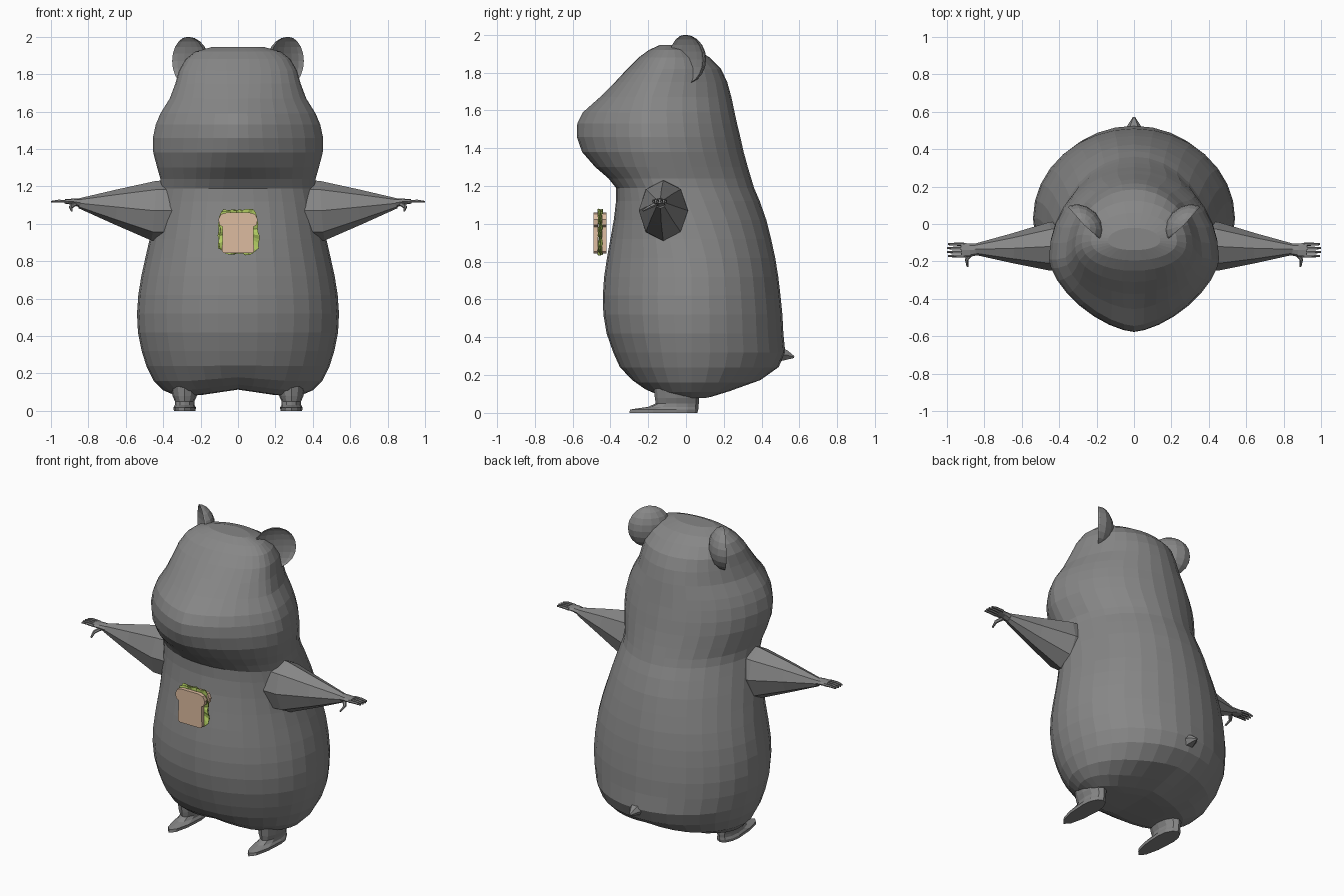
import bpy, bmesh, math, random
from mathutils import Vector, Matrix

random.seed(4)
cube = bpy.data.objects.get("Cube")
if cube:
    bpy.data.objects.remove(cube, do_unlink=True)


def material(name, rgb):
    mat = bpy.data.materials.new(name)
    mat.use_nodes = True
    color = (*rgb, 1)
    mat.diffuse_color = color
    mat.node_tree.nodes["Principled BSDF"].inputs["Base Color"].default_value = color
    return mat


FUR = material("grey_fur", (.24, .24, .24))
BREAD = material("tan_bread", (.72, .5, .35))
LEAF = material("lettuce_green", (.44, .6, .12))


def finish(bm, name, mat, mirrored=False):
    """Turn a bmesh into a flat shaded object, mirrored over x if asked."""
    bmesh.ops.recalc_face_normals(bm, faces=bm.faces)
    mesh = bpy.data.meshes.new(name)
    bm.to_mesh(mesh)
    bm.free()
    mesh.materials.append(mat)
    obj = bpy.data.objects.new(name, mesh)
    bpy.context.collection.objects.link(obj)
    if mirrored:
        obj.modifiers.new("Mirror", 'MIRROR')
    return obj


def skin(bm, rings):
    """Bridge rings of points and close both ends with fans."""
    loops = [[bm.verts.new(p) for p in ring] for ring in rings]
    n = len(loops[0])
    for a, b in zip(loops, loops[1:]):
        for i in range(n):
            j = (i + 1) % n
            bm.faces.new((a[i], a[j], b[j], b[i]))
    for loop in (loops[0], loops[-1]):
        mid = bm.verts.new(sum((v.co for v in loop), Vector()) / n)
        for i in range(n):
            bm.faces.new((loop[i], loop[(i + 1) % n], mid))


def oval(z, half, front, back, mid, x=0, power=2, sides=32):
    """Level ring; its front half may be more pointed than its back half."""
    ring = []
    for i in range(sides):
        t = math.tau * i / sides
        c, s = math.cos(t), math.sin(t)
        e = 2 / power if s < 0 else 1
        px = math.copysign(abs(c) ** e, c) * half
        py = math.copysign(abs(s) ** e, s)
        py *= (mid - front) if s < 0 else (back - mid)
        ring.append(Vector((x + px, mid + py, z)))
    return ring


def tube(bm, stations, sides):
    """Tapered limb through stations of (position, radius across, radius up)."""
    d = (Vector(stations[-1][0]) - Vector(stations[0][0])).normalized()
    u = d.cross(Vector((0, 0, 1))).normalized()
    v = u.cross(d)
    rings = []
    for pos, ru, rv in stations:
        angles = [math.tau * i / sides for i in range(sides)]
        rings.append([Vector(pos) + u * ru * math.cos(t) + v * rv * math.sin(t)
                      for t in angles])
    skin(bm, rings)


# Body and head: height, half width, front and back of each ring
ROWS = [
    (.075, .2, -.1, .1), (.08, .33, -.17, .17), (.11, .4, -.23, .27),
    (.16, .45, -.29, .4), (.24, .49, -.35, .49), (.32, .515, -.385, .525),
    (.42, .535, -.42, .515), (.52, .54, -.437, .51), (.62, .533, -.44, .5),
    (.72, .517, -.433, .488), (.82, .495, -.418, .472), (.92, .472, -.4, .45),
    (1.02, .452, -.382, .425), (1.12, .43, -.37, .39), (1.19, .415, -.37, .36),
    (1.24, .415, -.41, .345), (1.3, .432, -.48, .327), (1.38, .453, -.55, .305),
    (1.46, .455, -.577, .287), (1.53, .44, -.575, .27), (1.59, .415, -.545, .257),
    (1.67, .365, -.455, .24), (1.75, .335, -.375, .218), (1.82, .315, -.31, .185),
    (1.88, .28, -.25, .125), (1.92, .23, -.195, .06), (1.945, .14, -.14, -.02),
]


def ease(a, b, z):
    t = min(1, max(0, (z - a) / (b - a)))
    return t * t * (3 - 2 * t)


rings = []
for z, half, front, back in ROWS:
    mid = .03 - .22 * ease(.7, 1.5, z) + .1 * ease(1.6, 1.95, z)
    power = 2 - .45 * ease(1.15, 1.45, z) + .55 * ease(1.55, 1.9, z)
    rings.append(oval(z, half, front, back, mid, power=power))
bm = bmesh.new()
skin(bm, rings)
for v in bm.verts:
    # Raised crotch between the two leg lobes
    if v.co.z < .25:
        v.co.z += .055 * max(0, 1 - abs(v.co.x) / .26) * (1 - v.co.z / .25)
finish(bm, "body", FUR)

# Ears: dished ovals turned outward
bm = bmesh.new()
bmesh.ops.create_uvsphere(bm, u_segments=14, v_segments=10, radius=1)
for v in bm.verts:
    x, y, z = v.co
    depth = .035 * y if y < 0 else .09 * y
    if y < 0:
        depth = -depth
    v.co = (x * .13, depth, z * .13)
turn = Matrix.Rotation(math.radians(45), 4, 'Z')
bmesh.ops.transform(bm, matrix=Matrix.Translation((.268, -.005, 1.87)) @ turn, verts=bm.verts)
finish(bm, "ears", FUR, True)

# Arms: eight sided cones
bm = bmesh.new()
tube(bm, [((.34, -.12, 1.07), .13, .165), ((.45, -.12, 1.07), .13, .16),
          ((.65, -.13, 1.09), .08, .095), ((.85, -.135, 1.11), .03, .027)], 8)
finish(bm, "arms", FUR, True)

# Hands: palm, four fingers and a thumb
bm = bmesh.new()
tube(bm, [((.83, -.135, 1.11), .03, .027), ((.88, -.14, 1.118), .036, .017),
          ((.925, -.14, 1.12), .04, .012)], 8)
for k in range(4):
    y = -.108 - .021 * k
    reach = .995 if k in (0, 3) else 1
    tube(bm, [((.91, y, 1.12), .009, .009), ((.96, y, 1.122), .008, .008),
              ((reach, y, 1.118), .005, .005)], 6)
tube(bm, [((.865, -.15, 1.11), .014, .012), ((.895, -.19, 1.09), .01, .01),
          ((.89, -.228, 1.07), .006, .006)], 6)
finish(bm, "hands", FUR, True)

# Feet: long flat soles rising to the ankle
bm = bmesh.new()
FOOT = [(0, .058, -.3, .06), (.018, .06, -.295, .065), (.032, .052, -.2, .065),
        (.05, .052, -.16, .068), (.08, .065, -.165, .068), (.13, .075, -.17, .07)]
skin(bm, [oval(z, half, front, back, -.05, x=.285, sides=12)
          for z, half, front, back in FOOT])
finish(bm, "feet", FUR, True)

# Tail: small stub
bm = bmesh.new()
tube(bm, [((0, .48, .31), .06, .05), ((0, .535, .305), .03, .028),
          ((0, .572, .295), .006, .006)], 6)
finish(bm, "tail", FUR)

# Sandwich: two bread slices
HALF = [(.075, -.11), (.085, -.1), (.082, .03), (.1, .042), (.105, .07),
        (.092, .098), (.06, .107)]
OUTLINE = HALF + [(-x, z) for x, z in reversed(HALF)]
for name, y in (("front_bread_slice", -.49), ("back_bread_slice", -.444)):
    bm = bmesh.new()
    face = bm.faces.new([bm.verts.new((x, y, .953 + z)) for x, z in OUTLINE])
    extruded = bmesh.ops.extrude_face_region(bm, geom=[face])["geom"]
    bmesh.ops.translate(bm, vec=(0, .024, 0),
                        verts=[g for g in extruded if isinstance(g, bmesh.types.BMVert)])
    finish(bm, name, BREAD)

# Sandwich: ruffled lettuce leaves
for name, y, shift in (("front_lettuce", -.46, .006), ("back_lettuce", -.45, -.002)):
    bm = bmesh.new()
    n = 40
    loops = []
    for scale in (.6, 1):
        loop = []
        for i in range(n):
            t = math.tau * i / n
            c, s = math.cos(t), math.sin(t)
            r = scale * (abs(c) ** 5 + abs(s) ** 5) ** -.2
            if scale == 1:
                r *= random.uniform(.93, 1.05)
            wave = .009 * scale ** 3 * math.sin(t * 10 + y)
            loop.append(bm.verts.new((shift + c * r * .105, y + wave, .957 + s * r * .12)))
        loops.append(loop)
    bm.faces.new(loops[0])
    for i in range(n):
        j = (i + 1) % n
        bm.faces.new((loops[0][i], loops[0][j], loops[1][j], loops[1][i]))
    leaf = finish(bm, name, LEAF)
    leaf.modifiers.new("Thickness", 'SOLIDIFY').thickness = .003
